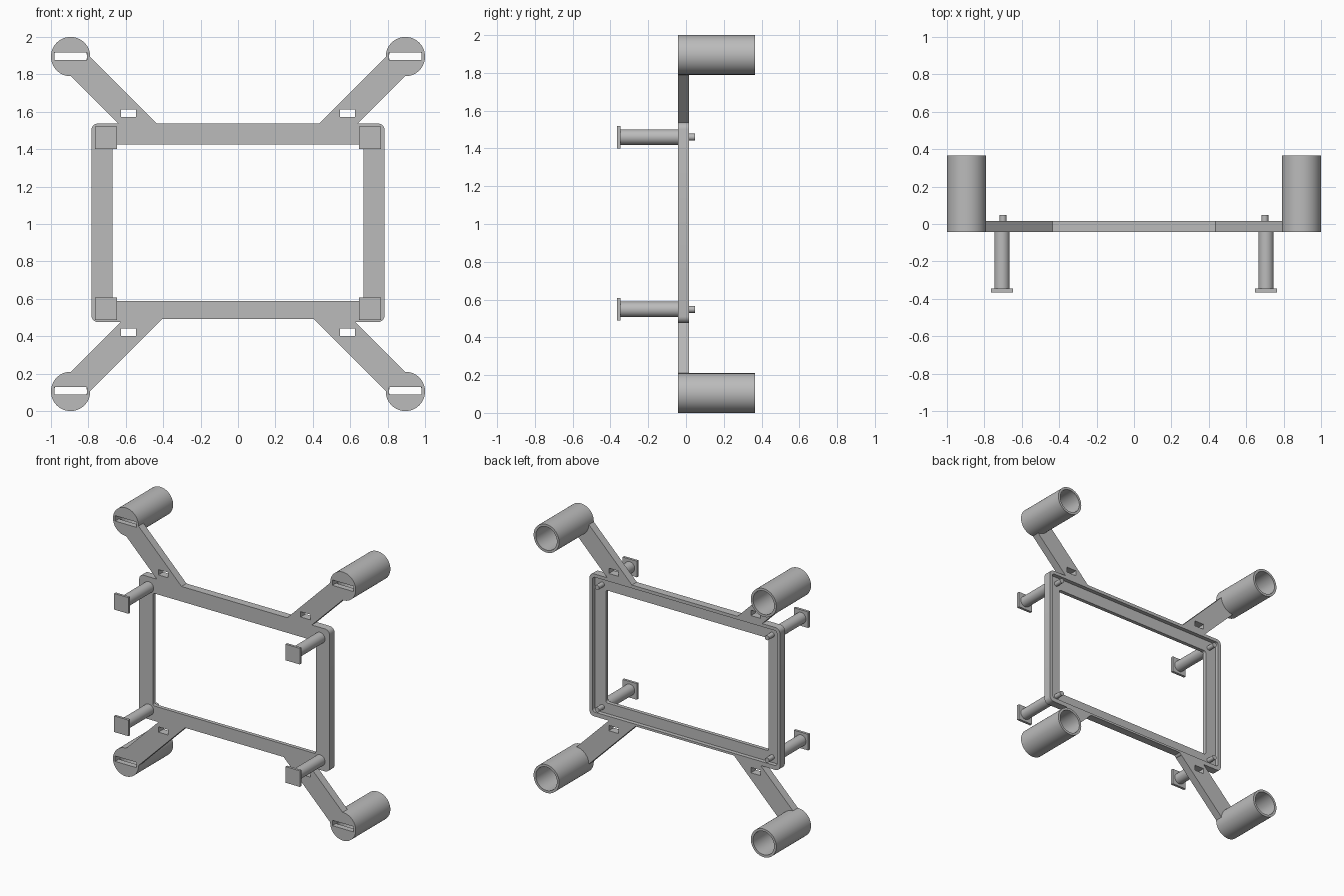
import bpy, bmesh, math
from mathutils import Matrix

cube = bpy.data.objects.get("Cube")
if cube:
    bpy.data.objects.remove(cube, do_unlink=True)

grey = bpy.data.materials.new("plain grey")
grey.use_nodes = True
colour = (0.5, 0.5, 0.5, 1)
grey.diffuse_color = colour
grey.node_tree.nodes["Principled BSDF"].inputs["Base Color"].default_value = colour

FRONT, BACK = -0.043, 0.015      # plate faces
FLOOR = -0.015                   # floor of the recess in the frame


def finish(name, bm):
    bmesh.ops.recalc_face_normals(bm, faces=bm.faces)
    me = bpy.data.meshes.new(name)
    bm.to_mesh(me)
    bm.free()
    me.materials.append(grey)
    ob = bpy.data.objects.new(name, me)
    bpy.context.collection.objects.link(ob)
    return ob


def prism(name, pts, y0, y1):
    """Extrude an x-z outline from y0 to y1."""
    bm = bmesh.new()
    face = bm.faces.new([bm.verts.new((x, y0, z)) for x, z in pts])
    new = bmesh.ops.extrude_face_region(bm, geom=[face])["geom"]
    moved = [v for v in new if isinstance(v, bmesh.types.BMVert)]
    bmesh.ops.translate(bm, verts=moved, vec=(0, y1 - y0, 0))
    return finish(name, bm)


def rounded(x0, x1, z0, z1, r, steps=6):
    pts = []
    corners = [(x1 - r, z1 - r), (x0 + r, z1 - r), (x0 + r, z0 + r), (x1 - r, z0 + r)]
    for q, (cx, cz) in enumerate(corners):
        for i in range(steps + 1):
            a = math.pi / 2 * (q + i / steps)
            pts.append((cx + r * math.cos(a), cz + r * math.sin(a)))
    return pts


def rect(cx, cz, w, h):
    return [(cx - w / 2, cz - h / 2), (cx + w / 2, cz - h / 2),
            (cx + w / 2, cz + h / 2), (cx - w / 2, cz + h / 2)]


def cylinder(name, x, z, r, y0, y1, sides=64):
    bm = bmesh.new()
    bmesh.ops.create_cone(bm, cap_ends=True, segments=sides, radius1=r, radius2=r,
                          depth=y1 - y0,
                          matrix=Matrix.Translation((x, (y0 + y1) / 2, z))
                          @ Matrix.Rotation(math.pi / 2, 4, "X"))
    return finish(name, bm)


def activate(ob):
    bpy.ops.object.select_all(action="DESELECT")
    bpy.context.view_layer.objects.active = ob
    ob.select_set(True)


def cut(ob, *cutters):
    activate(ob)
    for c in cutters:
        c.hide_render = True
        mod = ob.modifiers.new("cut", "BOOLEAN")
        mod.operation, mod.solver, mod.object = "DIFFERENCE", "EXACT", c
        bpy.ops.object.modifier_apply(modifier=mod.name)


def discard(*obs):
    for ob in obs:
        bpy.data.objects.remove(ob, do_unlink=True)


def smooth(ob):
    activate(ob)
    bpy.ops.object.shade_smooth_by_angle(angle=math.radians(30))


# Rectangular frame with a raised lip round the back
TOP, BOTTOM, BAR_BOTTOM = 1.537, 0.476, 0.492
frame = prism("frame", rounded(-0.784, 0.784, BOTTOM, TOP, 0.035), FRONT, BACK)
opening = prism("opening_cutter", rounded(-0.671, 0.671, 0.587, 1.425, 0.015), -0.2, 0.2)
recess = prism("recess_cutter", rounded(-0.76, 0.76, 0.508, 1.513, 0.02), FLOOR, 0.2)
step = prism("step_cutter", rect(0, BAR_BOTTOM - 0.1, 0.84, 0.2), -0.2, 0.2)
cut(frame, opening, recess, step)
discard(opening, recess, step)
smooth(frame)

# Four diagonal arms, each with a tube at the end
HALF = 0.072 * math.sqrt(2)
for sx, side in ((1, "left"), (-1, "right")):
    for sz, level in ((1, "upper"), (-1, "lower")):
        tag = f"{level}_{side}"
        cx, cz = 0.895, 1 + sz * 0.895
        edge = TOP if sz > 0 else BAR_BOTTOM
        run = abs(cz - edge)
        near = 0.0755 / math.sqrt(2)
        h = HALF / 2
        outline = [(cx - near + h, cz - sz * (near + h)),
                   (cx - near - h, cz - sz * (near - h)),
                   (cx - run - HALF, edge),
                   (cx - run + HALF, edge)]
        arm = prism(f"{tag}_arm", [(sx * x, z) for x, z in outline], FRONT, BACK)
        tube = cylinder(f"{tag}_tube", sx * cx, cz, 0.105, FRONT, 0.365)

        hole_z = 1.592 if sz > 0 else 0.421
        hole = prism("hole_cutter", rect(sx * 0.586, hole_z, 0.08, 0.04), -0.2, 0.2)
        bore = cylinder("bore_cutter", sx * cx, cz, 0.087, 0.0, 0.6)
        slot = prism("slot_cutter", rect(sx * cx, cz + 0.003, 0.174, 0.04), -0.2, 0.05)
        cut(arm, hole, bore)
        cut(tube, bore, slot)
        discard(hole, bore, slot)
        smooth(tube)

        # Standoff with a square foot in front and a pin behind
        px, pz = sx * 0.706, (1.46 if sz > 0 else 0.548)
        smooth(cylinder(f"{tag}_post", px, pz, 0.041, -0.35, FRONT, 32))
        smooth(cylinder(f"{tag}_pin", sx * 0.7, pz, 0.018, FLOOR, 0.047, 24))
        prism(f"{tag}_foot", rect(px, pz, 0.118, 0.12), -0.365, -0.346)
